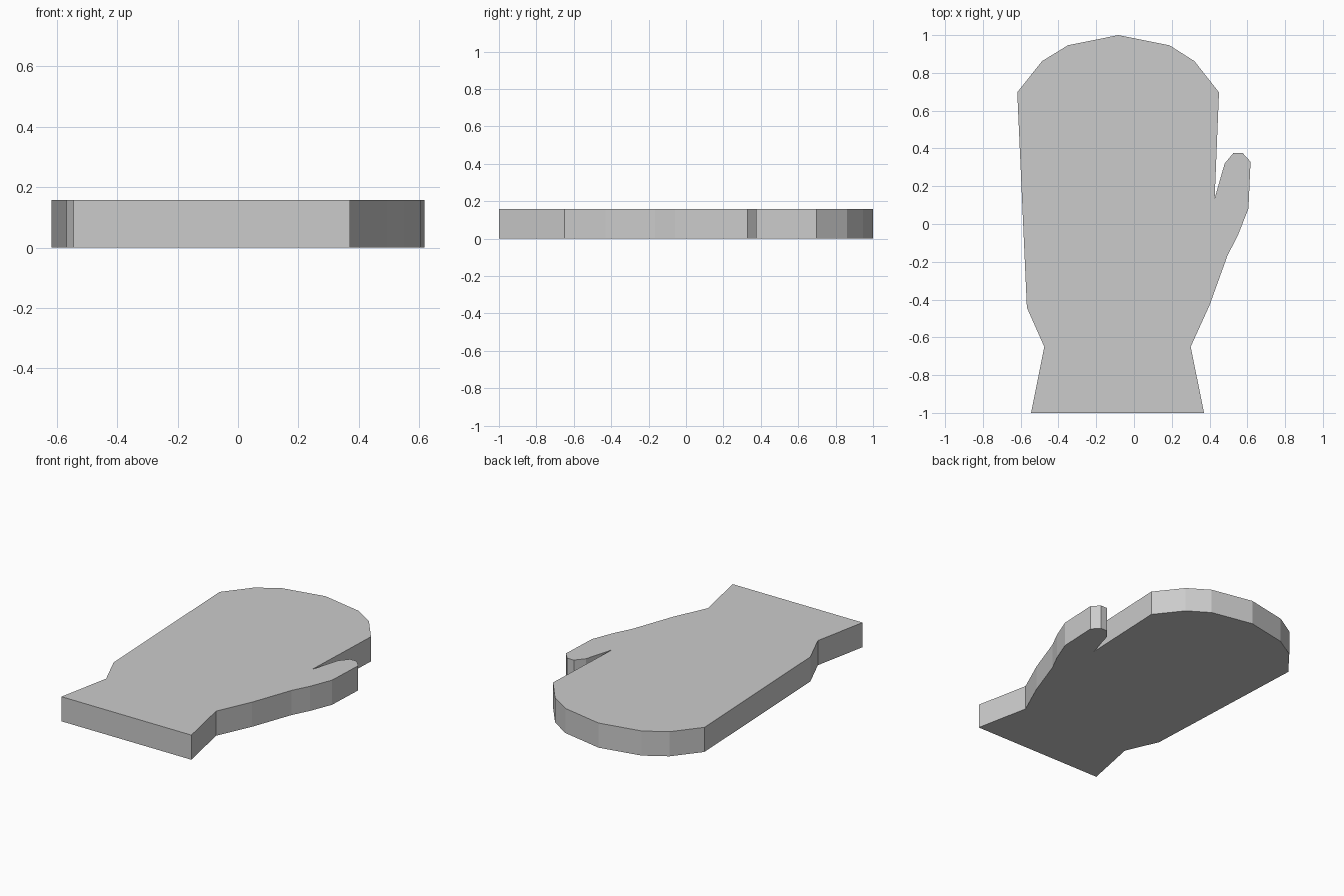
import bpy, bmesh

if "Cube" in bpy.data.objects:
    bpy.data.objects.remove(bpy.data.objects["Cube"])

THICKNESS = 0.157

# Outline of the mitten, counter-clockwise seen from above
cuff_right = [(-0.545, -1.0), (0.371, -1.0), (0.30, -0.65)]
thumb = [(0.40, -0.43), (0.495, -0.167), (0.55, -0.06), (0.606, 0.082),
         (0.617, 0.33), (0.574, 0.377), (0.527, 0.377), (0.48, 0.32), (0.427, 0.135)]
finger_tip = [(0.45, 0.697), (0.32, 0.862), (0.188, 0.946), (-0.083, 1.0),
              (-0.35, 0.946), (-0.487, 0.862), (-0.618, 0.697)]
left_side = [(-0.567, -0.443), (-0.475, -0.65)]
outline = cuff_right + thumb + finger_tip + left_side

# Flat profile extruded to a slab
bm = bmesh.new()
base = bm.faces.new([bm.verts.new((x, y, 0)) for x, y in outline])
result = bmesh.ops.extrude_face_region(bm, geom=[base], use_keep_orig=True)
top = [v for v in result["geom"] if isinstance(v, bmesh.types.BMVert)]
bmesh.ops.translate(bm, verts=top, vec=(0, 0, THICKNESS))
bmesh.ops.recalc_face_normals(bm, faces=bm.faces)

mesh = bpy.data.meshes.new("mitten")
bm.to_mesh(mesh)
bm.free()
bpy.context.collection.objects.link(bpy.data.objects.new("mitten", mesh))
